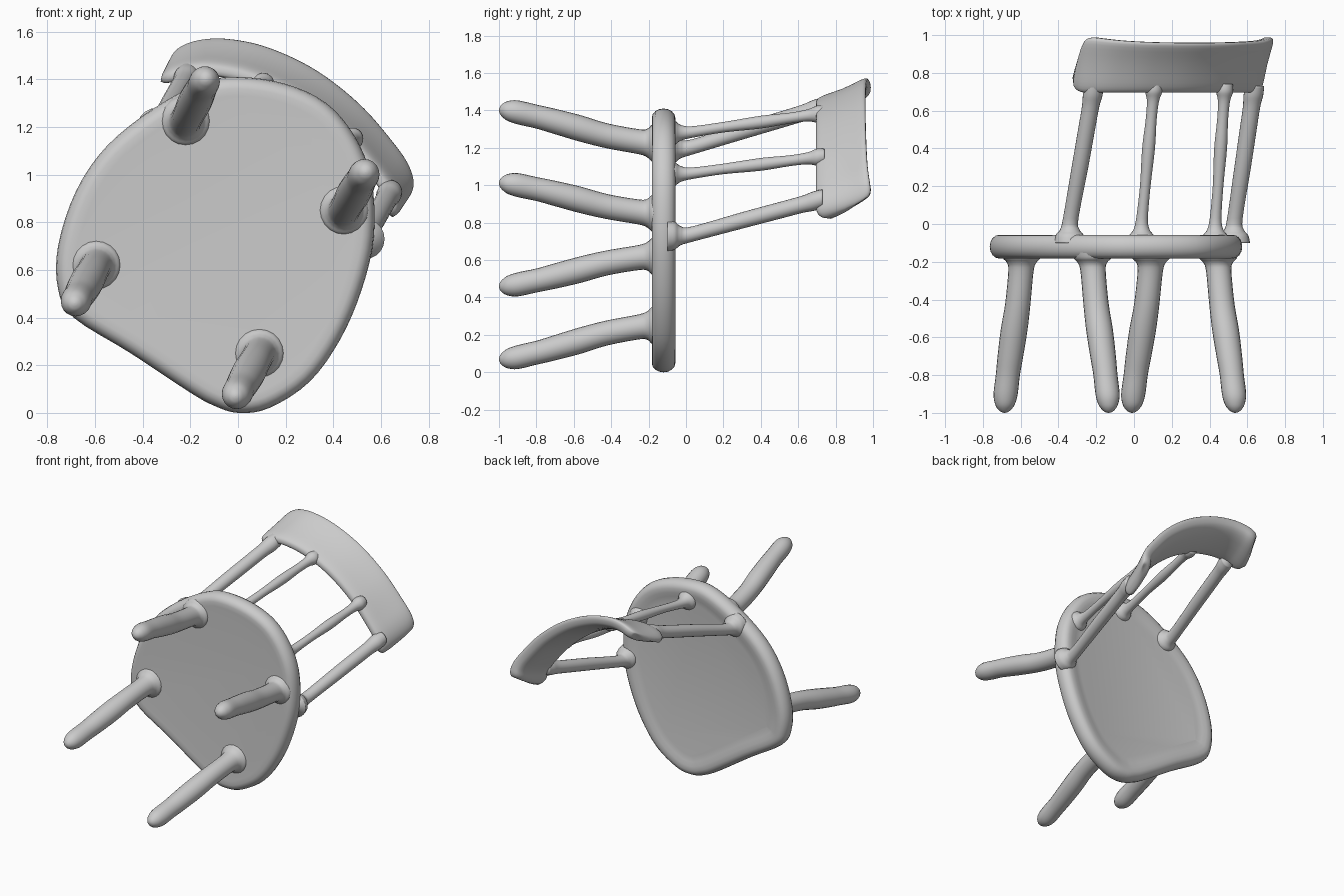
import bpy, bmesh, math
from mathutils import Vector

if "Cube" in bpy.data.objects:
    bpy.data.objects.remove(bpy.data.objects["Cube"])

wood = bpy.data.materials.new("light_grey")
wood.diffuse_color = (0.6, 0.6, 0.6, 1)
wood.use_nodes = True
wood.node_tree.nodes["Principled BSDF"].inputs["Base Color"].default_value = wood.diffuse_color


def spline(pts, steps, closed=False):
    """Smooth curve through points of any dimension."""
    n = len(pts)
    get = (lambda i: pts[i % n]) if closed else (lambda i: pts[max(0, min(n - 1, i))])
    out = []
    for i in range(n if closed else n - 1):
        a, b, c, d = (get(i + k) for k in (-1, 0, 1, 2))
        for s in range(steps):
            t = s / steps
            out.append(tuple(0.5 * (2 * q + (r - p) * t + (2 * p - 5 * q + 4 * r - w) * t * t
                                    + (3 * q - p - 3 * r + w) * t ** 3)
                             for p, q, r, w in zip(a, b, c, d)))
    if not closed:
        out.append(tuple(pts[-1]))
    return out


def loft(name, rings):
    """Skin a list of equal-length closed rings and cap both ends."""
    bm = bmesh.new()
    vs = [[bm.verts.new(p) for p in ring] for ring in rings]
    n = len(rings[0])
    for a, b in zip(vs, vs[1:]):
        for i in range(n):
            bm.faces.new((a[i], a[(i + 1) % n], b[(i + 1) % n], b[i]))
    bm.faces.new(vs[0])
    bm.faces.new(vs[-1])
    bmesh.ops.remove_doubles(bm, verts=bm.verts, dist=0.0005)
    bmesh.ops.recalc_face_normals(bm, faces=bm.faces)
    me = bpy.data.meshes.new(name)
    bm.to_mesh(me)
    bm.free()
    me.materials.append(wood)
    for p in me.polygons:
        p.use_smooth = True
    ob = bpy.data.objects.new(name, me)
    bpy.context.collection.objects.link(ob)
    return ob


def rod(name, start, end, profile):
    """Turned rod along y; profile rows are (y, blend from start to end, radius)."""
    rings = []
    for y, f, r in spline(profile, 4):
        cx, cz = (s + (e - s) * f for s, e in zip(start, end))
        rings.append([(cx + max(r, 0) * math.cos(a), y, cz + max(r, 0) * math.sin(a))
                      for a in (2 * math.pi * k / 20 for k in range(20))])
    loft(name, rings)


# Seat: rounded slab with a shallow dish on the sitting side
outline = spline([(0, 0.0), (0.13, 0.02), (0.3, 0.13), (0.43, 0.31), (0.52, 0.52), (0.57, 0.74),
                  (0.56, 0.98), (0.49, 1.16), (0.37, 1.3), (0.2, 1.38), (0, 1.41), (-0.15, 1.385),
                  (-0.35, 1.28), (-0.55, 1.12), (-0.68, 0.93), (-0.755, 0.7), (-0.755, 0.52),
                  (-0.69, 0.4), (-0.45, 0.25), (-0.2, 0.085), (-0.1, 0.03)], 4, True)
normals = []
for i in range(len(outline)):
    p, q = Vector(outline[i - 1]), Vector(outline[(i + 1) % len(outline)])
    t = (q - p).normalized()
    normals.append(Vector((-t.y, t.x)))          # points inward


def seat_ring(inset, y):
    pts = [Vector(p) + n * inset for p, n in zip(outline, normals)]
    return [(p.x, y, p.y) for p in pts]


rows = [(0.15, -0.178), (0.08, -0.182)]
for k in range(9):
    a = -math.pi / 2 + math.pi * k / 8
    rows.append((0.05 - 0.05 * math.cos(a), -0.12 + 0.063 * math.sin(a)))
rows += [(0.08, -0.058), (0.11, -0.066), (0.15, -0.072)]
loft("seat", [seat_ring(*r) for r in rows])

# Four splayed legs, flared where they meet the seat
leg = [(-0.14, 0, 0.11), (-0.18, 0, 0.1), (-0.205, 0, 0.078), (-0.25, 0.04, 0.067),
       (-0.42, 0.22, 0.067), (-0.56, 0.44, 0.071), (-0.7, 0.66, 0.068), (-0.8, 0.81, 0.064),
       (-0.9, 0.94, 0.064), (-0.955, 0.98, 0.052), (-0.985, 1, 0.032), (-0.997, 1, 0.014), (-1, 1, 0)]
for name, top, foot in (("back_leg_left", (-0.22, 1.225), (-0.135, 1.4)),
                        ("back_leg_right", (0.445, 0.85), (0.535, 1.01)),
                        ("front_leg_left", (-0.595, 0.62), (-0.685, 0.46)),
                        ("front_leg_right", (0.09, 0.25), (-0.01, 0.07))):
    rod(name, top, foot, leg)

# Outer posts and thinner spindles, flared at both ends
post = [(-0.1, 0, 0.085), (-0.06, 0, 0.075), (-0.03, 0, 0.052), (0.03, 0.04, 0.041), (0.3, 0.43, 0.044),
        (0.5, 0.71, 0.045), (0.62, 0.88, 0.046), (0.68, 0.97, 0.052), (0.73, 1.04, 0.05)]
spindle = [(-0.1, 0, 0.075), (-0.06, 0, 0.065), (-0.03, 0, 0.043), (0.03, 0.04, 0.031), (0.2, 0.3, 0.028),
           (0.4, 0.57, 0.034), (0.55, 0.78, 0.029), (0.65, 0.93, 0.032), (0.7, 1, 0.045), (0.74, 1.05, 0.04)]
rod("back_post_left", (-0.34, 1.195), (-0.215, 1.41), post)
rod("back_post_right", (0.53, 0.73), (0.635, 0.92), post)
rod("spindle_left", (0.04, 1.28), (0.105, 1.38), spindle)
rod("spindle_right", (0.43, 1.06), (0.48, 1.15), spindle)

# Curved, leaning top rail with rounded ends and a fuller upper edge
path = spline([(-0.325, 1.39), (-0.22, 1.43), (-0.1, 1.435), (0.06, 1.4), (0.25, 1.31),
               (0.43, 1.17), (0.57, 1.01), (0.635, 0.91), (0.65, 0.82)], 8)
rings = []
for i, p in enumerate(path):
    u = i / (len(path) - 1)
    q0, q1 = Vector(path[max(i - 1, 0)]), Vector(path[min(i + 1, len(path) - 1)])
    t = (q1 - q0).normalized()
    nx, nz = -t.y, t.x
    s = math.sqrt(1 - (1 - min(1, min(u, 1 - u) / 0.09)) ** 2)
    low = 0.695 + 0.08 * (1 - s)
    high = 0.96 + 0.04 * (2 * u - 1) ** 2 - 0.06 * (1 - s)
    ring = []
    for k in range(28):
        a = 2 * math.pi * k / 28
        c, d = math.cos(a), math.sin(a)
        h = 0.5 + 0.5 * math.copysign(abs(d) ** 0.6, d)
        y = low + (high - low) * h
        off = math.copysign(abs(c) ** 0.6, c) * s * (0.036 + 0.016 * h ** 3)
        lean = 0.08 * h + 0.045 * h ** 3
        ring.append((p[0] + nx * off + 0.5 * lean, y, p[1] + nz * off + 0.866 * lean))
    rings.append(ring)
loft("top_rail", rings)
